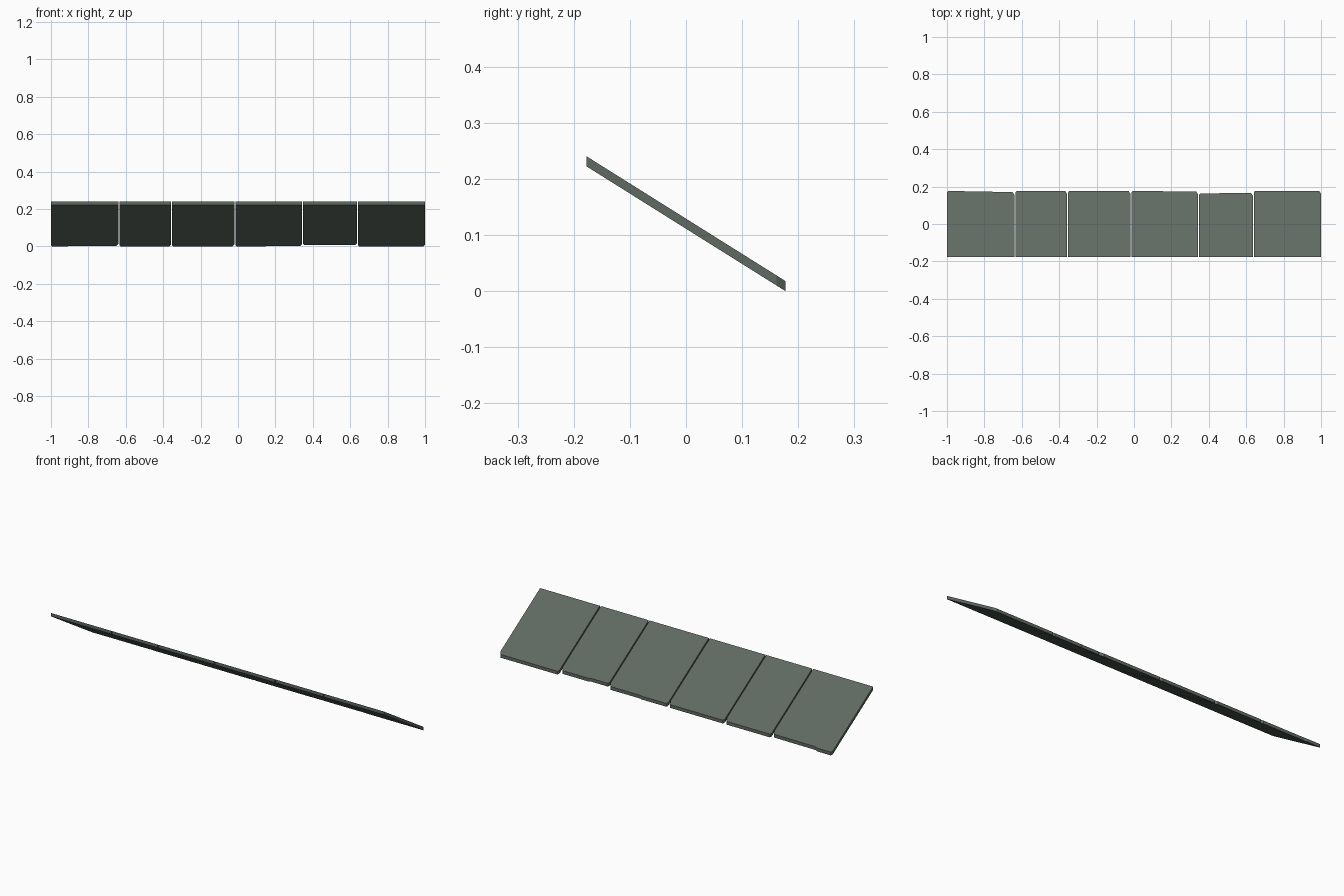
import bpy, bmesh

if "Cube" in bpy.data.objects:
    bpy.data.objects.remove(bpy.data.objects["Cube"])

mat = bpy.data.materials.new("slate grey green")
mat.diffuse_color = (0.115, 0.145, 0.120, 1)
mat.use_nodes = True
mat.node_tree.nodes["Principled BSDF"].inputs["Base Color"].default_value = mat.diffuse_color

FRONT = -0.177   # high edge
SLOPE = 0.627
THICK = 0.018


def top_z(y):
    return 0.24 - SLOPE * (y - FRONT)


def slate(name, x0, x1, edge):
    """One sloping slate; edge = (x, y) points along its lower edge, left to right."""
    yl, yr = edge[0][1], edge[-1][1]
    outline = [(x0, FRONT), (x1, FRONT), (x1, yr - 0.016), (x1 - 0.01, yr)]
    outline += [p for p in reversed(edge[1:-1])]
    outline += [(x0 + 0.006, yl), (x0, yl - 0.008)]
    bm = bmesh.new()
    top = [bm.verts.new((x, y, top_z(y))) for x, y in outline]
    low = [bm.verts.new((x, y, top_z(y) - THICK)) for x, y in outline]
    bm.faces.new(top)
    bm.faces.new(low[::-1])
    n = len(outline)
    for i in range(n):
        j = (i + 1) % n
        bm.faces.new((top[j], top[i], low[i], low[j]))
    me = bpy.data.meshes.new(name)
    bm.to_mesh(me)
    bm.free()
    me.materials.append(mat)
    bpy.context.collection.objects.link(bpy.data.objects.new(name, me))


# Row of six slates: left, right, lower edge profile
cuts = [-1.003, -0.637, -0.355, -0.016, 0.345, 0.638, 1.003]
edges = [
    [(0, 0.177), (-0.91, 0.177), (-0.9, 0.173), (0, 0.172)],
    [(0, 0.177), (0, 0.177)],
    [(0, 0.177), (0, 0.177)],
    [(0, 0.177), (0.145, 0.177), (0.155, 0.175), (0, 0.175)],
    [(0, 0.164), (0.455, 0.164), (0.465, 0.167), (0, 0.167)],
    [(0, 0.177), (0, 0.177)],
]
for i, e in enumerate(edges):
    slate(f"slate_{i + 1}", cuts[i] + 0.003, cuts[i + 1] - 0.003, e)
